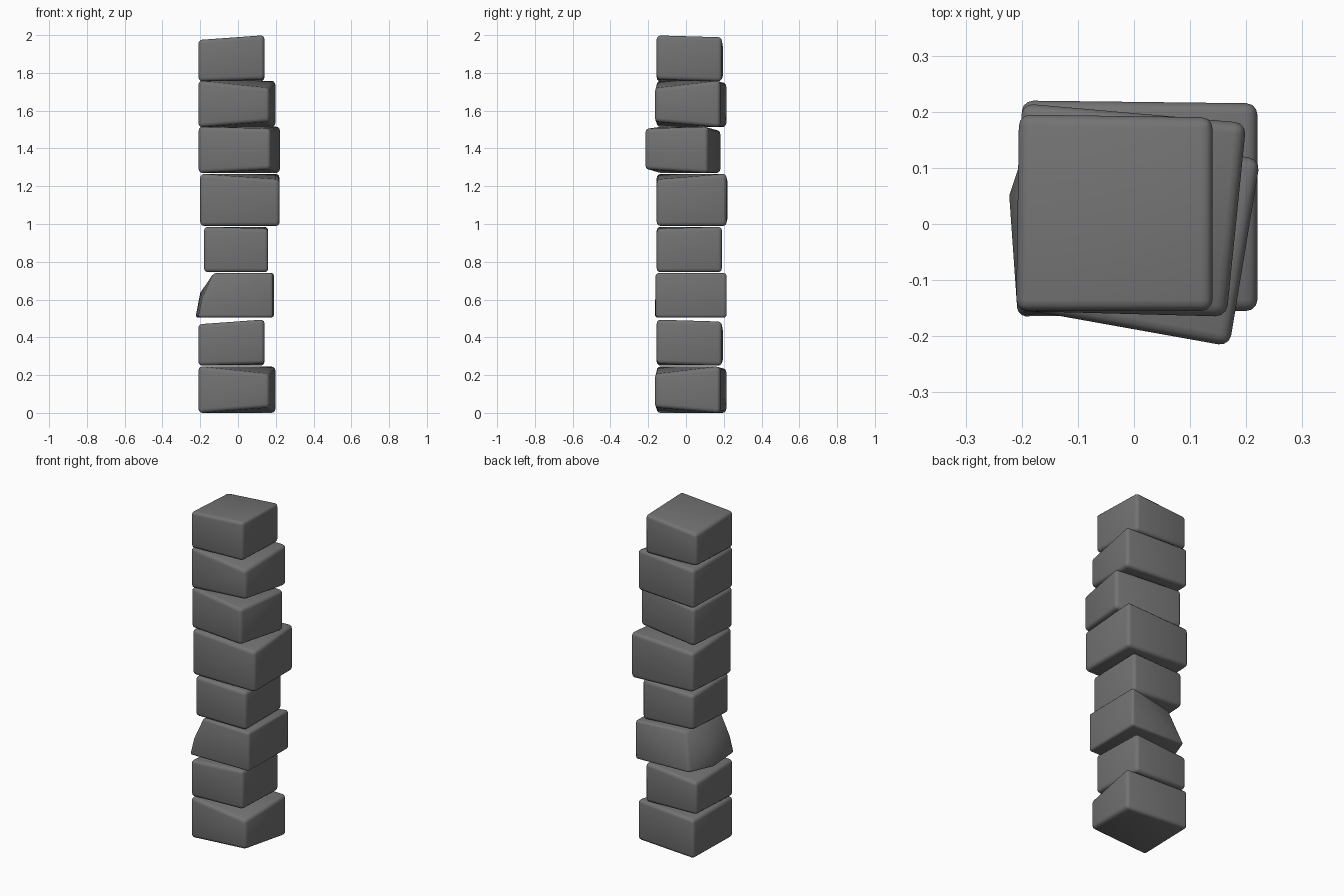
import bpy
import bmesh
from mathutils import Vector

start_cube = bpy.data.objects.get("Cube")
if start_cube:
    bpy.data.objects.remove(start_cube, do_unlink=True)

# One plain grey stone colour
stone = bpy.data.materials.new("grey stone")
stone.use_nodes = True
stone.diffuse_color = (0.17, 0.17, 0.17, 1)
stone.node_tree.nodes["Principled BSDF"].inputs["Base Color"].default_value = stone.diffuse_color


def corner_block(height, corners):
    """Points of a four-sided stone: each corner is x, y, drop at the top, lift at the bottom."""
    points = []
    for x, y, drop, lift in corners:
        points.append(Vector((x, y, height - drop)))
        points.append(Vector((x, y, lift)))
    return points


def build_stone(name, points, base, radius=0.02):
    """Wrap the points in a hull, round its sharp edges and shade it smooth."""
    mesh = bpy.data.meshes.new(name)
    bm = bmesh.new()
    for point in points:
        bm.verts.new(point)
    hull = bmesh.ops.convex_hull(bm, input=bm.verts[:])
    unused = {v for v in hull["geom_interior"] + hull["geom_unused"]
              if isinstance(v, bmesh.types.BMVert)}
    bmesh.ops.delete(bm, geom=list(unused), context="VERTS")
    bmesh.ops.dissolve_limit(bm, angle_limit=0.04, verts=bm.verts[:], edges=bm.edges[:])
    sharp = [e for e in bm.edges if e.calc_face_angle(0) > 0.6]
    bmesh.ops.bevel(bm, geom=sharp, offset=radius, offset_type="OFFSET",
                    segments=3, profile=0.5, affect="EDGES", clamp_overlap=True)
    bmesh.ops.recalc_face_normals(bm, faces=bm.faces[:])
    for face in bm.faces:
        face.smooth = True
    bm.to_mesh(mesh)
    bm.free()
    mesh.materials.append(stone)
    block = bpy.data.objects.new(name, mesh)
    block.location.z = base
    bpy.context.collection.objects.link(block)
    return block


# Stone shapes, corners running front right, front left, back left, back right
skewed = corner_block(0.245, [
    (-0.21, -0.155, 0, 0), (0.165, -0.165, 0.04, 0.03),
    (0.2, 0.18, 0, 0), (-0.2, 0.215, 0.01, 0)])
square = corner_block(0.245, [
    (-0.21, -0.155, 0.025, 0), (0.14, -0.155, 0, 0.01),
    (0.14, 0.19, 0.01, 0), (-0.205, 0.195, 0.04, 0.01)])
turned = corner_block(0.245, [
    (-0.21, -0.15, 0, 0), (0.17, -0.218, 0.01, 0.02),
    (0.225, 0.115, 0, 0), (-0.18, 0.185, 0.02, 0)])
large = corner_block(0.275, [
    (-0.2, -0.155, 0, 0), (0.22, -0.155, 0.03, 0),
    (0.22, 0.215, 0, 0), (-0.2, 0.22, 0.02, 0.02)])
small = corner_block(0.24, [
    (-0.18, -0.155, 0, 0), (0.16, -0.155, 0.01, 0),
    (0.16, 0.19, 0, 0), (-0.18, 0.19, 0.01, 0.02)])

# Broken stone: its right side slopes out to a worn ridge
broken = corner_block(0.235, [
    (0.185, -0.16, 0, 0), (0.19, 0.215, 0, 0)])
broken += [Vector(p) for p in (
    (-0.13, -0.15, 0.235), (-0.11, 0.16, 0.225), (-0.19, -0.155, 0.1),
    (-0.2, 0.06, 0.13), (-0.21, -0.165, 0), (-0.225, 0.05, 0),
    (-0.17, 0.215, 0.01))]

# The stack, from the ground up
stack = [
    ("bottom_stone", skewed, 0),
    ("second_stone", square, 0.25),
    ("broken_stone", broken, 0.505),
    ("small_stone", small, 0.745),
    ("large_stone", large, 0.99),
    ("turned_stone", turned, 1.27),
    ("seventh_stone", skewed, 1.513),
    ("top_stone", square, 1.755)]
for name, shape, base in stack:
    build_stone(name, shape, base)
